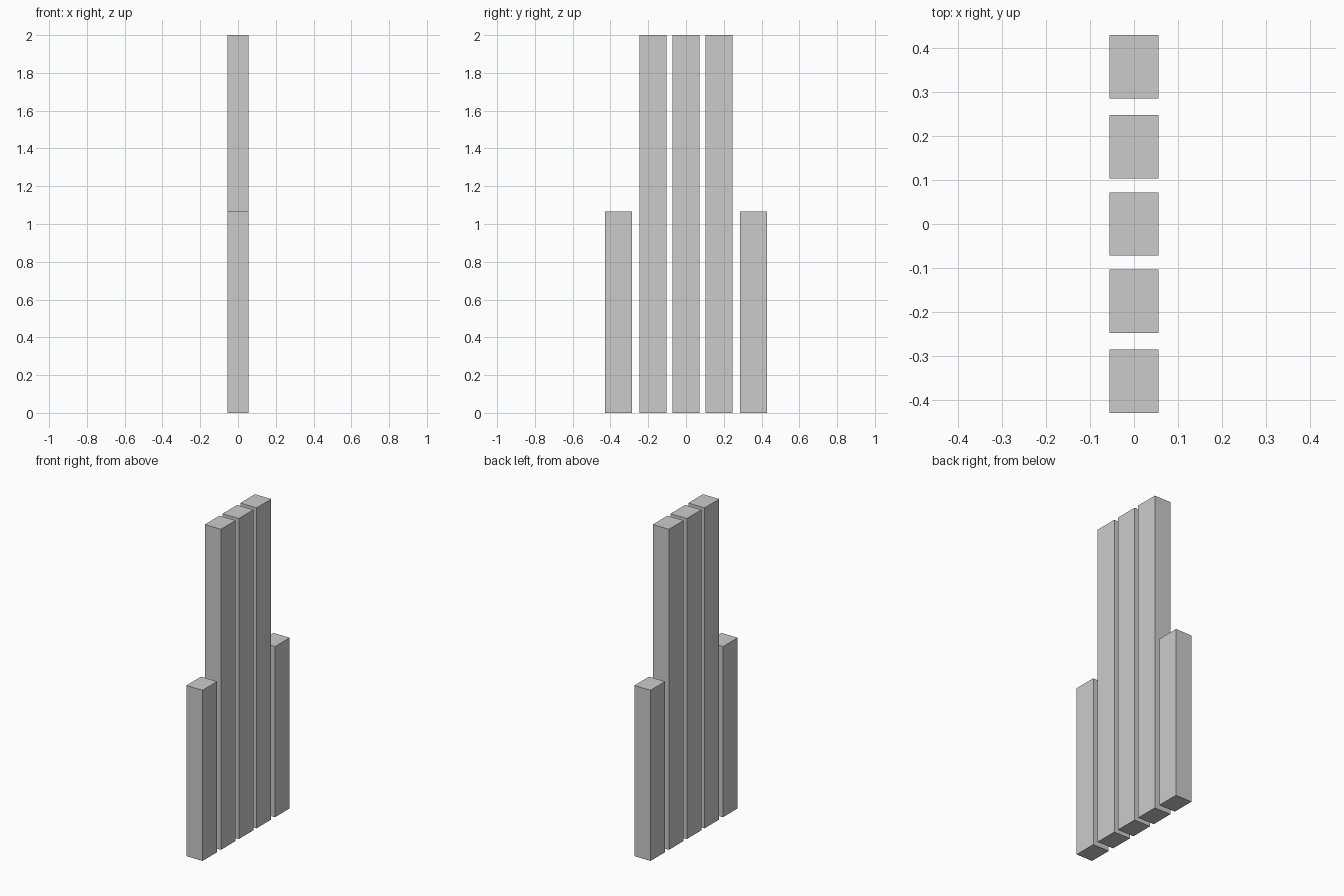
import bpy

if "Cube" in bpy.data.objects:
    bpy.data.objects.remove(bpy.data.objects["Cube"])

DEPTH, WIDTH = 0.112, 0.144


def slab(name, y, height):
    bpy.ops.mesh.primitive_cube_add(size=1, location=(0, y, height / 2))
    obj = bpy.context.object
    obj.name = name
    obj.scale = (DEPTH, WIDTH, height)
    bpy.ops.object.transform_apply(location=False, rotation=False, scale=True)


# Tall central slab
slab("centre_slab", 0, 2.0)

# Tall inner and short outer slabs, mirrored on both sides
for side, sign in (("front", -1), ("back", 1)):
    slab(f"{side}_inner_slab", sign * 0.175, 2.0)
    slab(f"{side}_outer_slab", sign * 0.357, 1.065)
